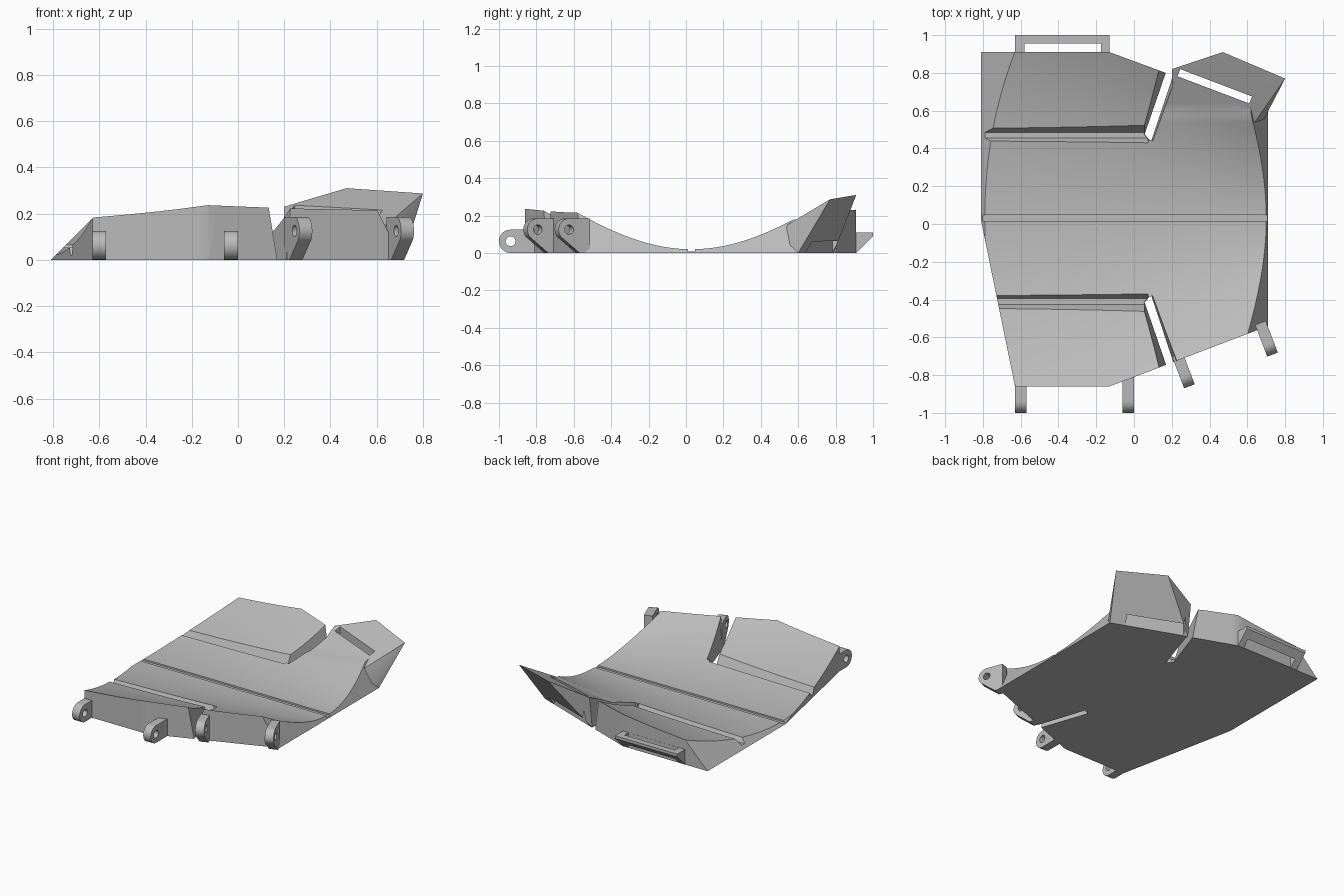
import bpy, bmesh, math
from mathutils import Vector, Matrix

old = bpy.data.objects.get("Cube")
if old:
    bpy.data.objects.remove(old, do_unlink=True)

GREY = (0.5, 0.5, 0.5, 1)
mat = bpy.data.materials.new("plain grey")
mat.use_nodes = True
mat.diffuse_color = GREY
mat.node_tree.nodes["Principled BSDF"].inputs["Base Color"].default_value = GREY

MID = 0.03  # y of the plate's valley line


def add(name, bm):
    bmesh.ops.recalc_face_normals(bm, faces=bm.faces)
    me = bpy.data.meshes.new(name)
    bm.to_mesh(me)
    bm.free()
    me.materials.append(mat)
    ob = bpy.data.objects.new(name, me)
    bpy.context.collection.objects.link(ob)
    return ob


def hull(name, pts):
    bm = bmesh.new()
    vs = [bm.verts.new(p) for p in pts]
    res = bmesh.ops.convex_hull(bm, input=vs)
    junk = [v for v in res["geom_interior"] if isinstance(v, bmesh.types.BMVert)]
    bmesh.ops.delete(bm, geom=junk, context="VERTS")
    bmesh.ops.dissolve_limit(bm, angle_limit=0.01, verts=bm.verts, edges=bm.edges)
    return add(name, bm)


def prism(name, profile, x0, x1):
    return hull(name, [(x, y, z) for x in (x0, x1) for y, z in profile])


def activate(ob):
    bpy.ops.object.select_all(action="DESELECT")
    ob.select_set(True)
    bpy.context.view_layer.objects.active = ob


def cut(ob, cutter):
    cutter.hide_render = True
    mod = ob.modifiers.new("cut", "BOOLEAN")
    mod.operation = "DIFFERENCE"
    mod.solver = "EXACT"
    mod.object = cutter
    activate(ob)
    bpy.ops.object.modifier_apply(modifier=mod.name)
    bpy.data.objects.remove(cutter, do_unlink=True)


def height(x, y):
    # shallow cone, flattened where it runs into the raised corner
    z = 0.02 + (y - MID) ** 2 / (3.35 - 2.4 * x)
    if x > 0.1 and y > 0.58:
        z = min(z, 0.23 + 0.133 * (x - 0.2) + 0.49 * (y - 0.82))
    return z


# Plate: curved top, flat base, trimmed along its outline
bm = bmesh.new()
bmesh.ops.create_grid(bm, x_segments=20, y_segments=56, size=1)
for v in bm.verts:
    v.co.x *= 0.88
    v.co.z = height(v.co.x, v.co.y)
ext = bmesh.ops.extrude_face_region(bm, geom=bm.faces[:])
for v in ext["geom"]:
    if isinstance(v, bmesh.types.BMVert):
        v.co.z = 0
bmesh.ops.recalc_face_normals(bm, faces=bm.faces)
TRIMS = [
    ((-0.81, 0, 0), (-1, 0, 1)),
    ((-0.81, 0.02, 0), (-0.88, -0.18, 0)),
    ((0, -0.86, 0), (0, -1, 0)),
    ((-0.13, -0.86, 0), (0.356, -0.934, 0)),
    ((0.71, 0, 0), (1, 0, 0.5)),
    ((-0.13, 0.91, 0), (0.346, 0.938, 0)),
    ((0, 0.91, 0), (0, 1, 0)),
]
for co, no in TRIMS:
    bmesh.ops.bisect_plane(bm, geom=bm.verts[:] + bm.edges[:] + bm.faces[:],
                           plane_co=co, plane_no=Vector(no).normalized(), clear_outer=True)
    bmesh.ops.holes_fill(bm, edges=[e for e in bm.edges if e.is_boundary], sides=0)
plate = add("plate", bm)

# Valley groove
cut(plate, prism("valley_cutter", [(0.012, 0.009), (0.048, 0.009), (0.012, 0.2), (0.048, 0.2)], -1, 1))

# Side grooves and slits, mirrored about the valley line
GROOVE = [(0.455, 0.02), (0.485, 0.02), (0.36, 0.21), (0.58, 0.21)]
SLIT = [(0.06, 0.475), (0.09, 0.44), (0.227, 0.96), (0.262, 0.96)]
for side in (1, -1):
    def flip(y):
        return y if side == 1 else 2 * MID - y
    cut(plate, prism("groove_cutter", [(flip(y), z) for y, z in GROOVE], -1, 0.075))
    pts = []
    for i, (x, y) in enumerate(SLIT):
        spread = -0.06 if i % 2 == 0 else 0.03
        pts += [(x, flip(y), -0.02), (x + spread, flip(y), 0.3)]
    cut(plate, hull("slit_cutter", pts))

# Raised corner with its slot
corner = hull("raised_corner", [
    (0.2, 0.79, 0), (0.71, 0.6, 0), (0.2, 0.67, 0), (0.67, 0.52, 0),
    (0.2, 0.82, 0.23), (0.47, 0.91, 0.31), (0.8, 0.77, 0.287),
    (0.64, 0.62, 0.19), (0.64, 0.54, 0.15), (0.2, 0.67, 0.155)])
SLOT = [(0.23, 0.782), (0.61, 0.638), (0.245, 0.82), (0.625, 0.675)]
cut(corner, hull("slot_cutter", [(x, y, z) for x, y in SLOT for z in (-0.1, 0.5)]))

# Back handle
handle = prism("back_handle", [(0.9, 0.11), (1, 0.11), (1, 0.09), (0.91, 0), (0.9, 0)], -0.63, -0.13)
cut(handle, prism("handle_cutter", [(0.911, -0.1), (0.956, -0.1), (0.911, 0.3), (0.956, 0.3)], -0.58, -0.175))


# Hinge lugs: flat profile with a pin hole
def lug(name, base, out, centre, r, arc_end, foot, inner):
    cu = bpy.data.curves.new(name, "CURVE")
    cu.dimensions = "2D"
    cu.fill_mode = "BOTH"
    cu.extrude = 0.03

    def ring(radius, start, end, n):
        return [(centre[0] + radius * math.cos(math.radians(start + (end - start) * i / n)),
                 centre[1] + radius * math.sin(math.radians(start + (end - start) * i / n)))
                for i in range(n + 1)]
    outline = ring(r, 90, arc_end, 14) + [(foot, 0), (inner, 0), (inner, centre[1] + r)]
    for pts in (outline, ring(r * 0.42, 0, 360, 20)[:-1]):
        sp = cu.splines.new("POLY")
        sp.points.add(len(pts) - 1)
        sp.use_cyclic_u = True
        for p, q in zip(sp.points, pts):
            p.co = (q[0], q[1], 0, 1)
    cu.materials.append(mat)
    ob = bpy.data.objects.new(name, cu)
    bpy.context.collection.objects.link(ob)
    d = Vector(out).normalized()
    up = Vector((0, 0, 1))
    rot = Matrix((d, up, d.cross(up))).transposed()
    ob.matrix_world = Matrix.Translation(base) @ rot.to_4x4()
    activate(ob)
    bpy.ops.object.convert(target="MESH")
    return bpy.context.view_layer.objects.active


parts = [plate, corner, handle]
for i, x in enumerate((-0.6, -0.03)):
    y = -0.86 if x < -0.13 else -0.86 + 0.381 * (x + 0.13)
    parts.append(lug(f"front_lug_{i + 1}", (x, -0.86, 0), (0, -1, 0),
                     (0.078, 0.0625), 0.0625, -90, 0.05, -0.86 - y - 0.02))
for i, x in enumerate((0.24, 0.68)):
    y = -0.86 + 0.381 * (x + 0.13)
    parts.append(lug(f"angled_lug_{i + 1}", (x, y, 0), (0.356, -0.934, 0),
                     (0.09, 0.125), 0.06, -40, 0.03, -0.03))

for ob in parts:
    activate(ob)
    bpy.ops.object.shade_smooth_by_angle(angle=math.radians(25))
